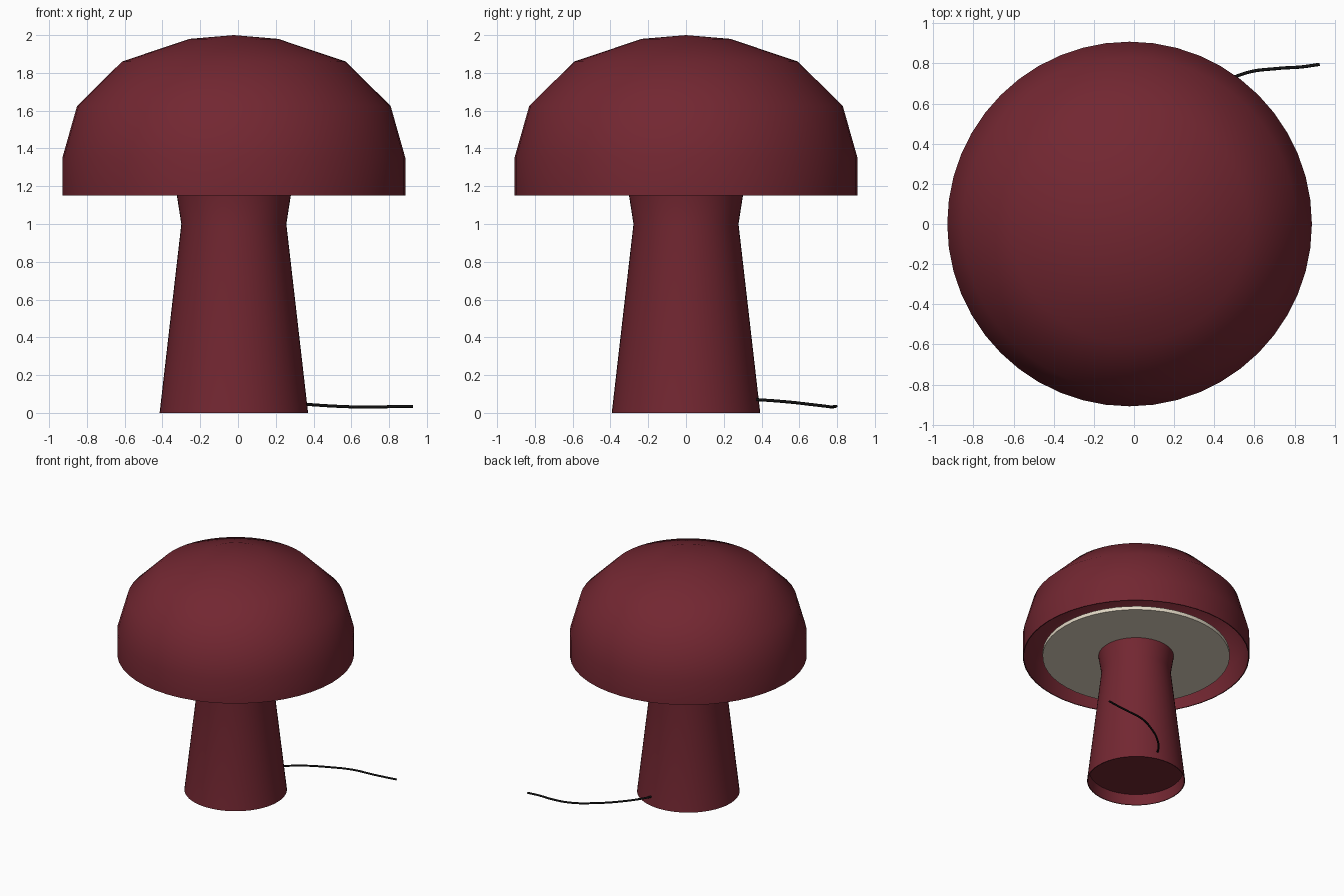
import bpy, bmesh, math
from mathutils import Vector

cube = bpy.data.objects.get("Cube")
if cube:
    bpy.data.objects.remove(cube, do_unlink=True)

AXIS_X = -0.022
SIDES = 48


def material(name, rgb, rough=0.5):
    m = bpy.data.materials.new(name)
    m.use_nodes = True
    m.diffuse_color = (*rgb, 1)
    bsdf = m.node_tree.nodes["Principled BSDF"]
    bsdf.inputs["Base Color"].default_value = (*rgb, 1)
    bsdf.inputs["Roughness"].default_value = rough
    return m


maroon = material("maroon", (0.17, 0.02, 0.031))
cream = material("cream", (0.75, 0.68, 0.55))
black = material("black", (0.006, 0.006, 0.006))


def lathe(name, profile, mat):
    """Spin a (radius, height) profile around the lamp axis."""
    bm = bmesh.new()
    verts = [bm.verts.new((r, 0, z)) for r, z in profile]
    edges = [bm.edges.new(pair) for pair in zip(verts, verts[1:])]
    bmesh.ops.spin(bm, geom=verts + edges, cent=(0, 0, 0), axis=(0, 0, 1),
                   angle=math.tau, steps=SIDES, use_duplicate=False)
    bmesh.ops.remove_doubles(bm, verts=bm.verts, dist=0.0005)
    bmesh.ops.recalc_face_normals(bm, faces=bm.faces)
    mesh = bpy.data.meshes.new(name)
    bm.to_mesh(mesh)
    bm.free()
    mesh.materials.append(mat)
    obj = bpy.data.objects.new(name, mesh)
    obj.location.x = AXIS_X
    bpy.context.collection.objects.link(obj)
    bpy.ops.object.select_all(action='DESELECT')
    obj.select_set(True)
    bpy.context.view_layer.objects.active = obj
    bpy.ops.object.shade_smooth_by_angle(angle=math.radians(40))
    return obj


# Hollow domed shade: outer skin, rim, then thin inner skin
outer = [(0, 2.0), (0.235, 1.98), (0.592, 1.86), (0.83, 1.625),
         (0.908, 1.35), (0.908, 1.15)]
inner = [(max(r - 0.008, 0), z - 0.008 * (z > 1.2)) for r, z in reversed(outer)]
lathe("shade", outer + inner, maroon)

# Light diffuser disc inside the shade
lathe("diffuser", [(0, 1.153), (0.75, 1.153), (0.75, 1.185), (0, 1.185)], cream)

# Waisted stem with a recessed underside
lathe("stem", [(0, 0.09), (0.375, 0.09), (0.386, 0), (0.393, 0),
               (0.278, 1.0), (0.303, 1.16), (0, 1.16)], maroon)

# Power cord leaving the back of the stem
path = [(0.05, 0.34, 0.072), (0.09, 0.41, 0.068), (0.22, 0.55, 0.057),
        (0.38, 0.665, 0.044), (0.55, 0.75, 0.034), (0.72, 0.775, 0.03),
        (0.83, 0.782, 0.034), (0.925, 0.795, 0.035)]
curve = bpy.data.curves.new("cord", 'CURVE')
curve.dimensions = '3D'
curve.bevel_depth = 0.008
curve.bevel_resolution = 2
curve.use_fill_caps = True
spline = curve.splines.new('BEZIER')
spline.bezier_points.add(len(path) - 1)
for point, co in zip(spline.bezier_points, path):
    point.co = Vector(co)
    point.handle_left_type = point.handle_right_type = 'AUTO'
curve.materials.append(black)
bpy.context.collection.objects.link(bpy.data.objects.new("cord", curve))
